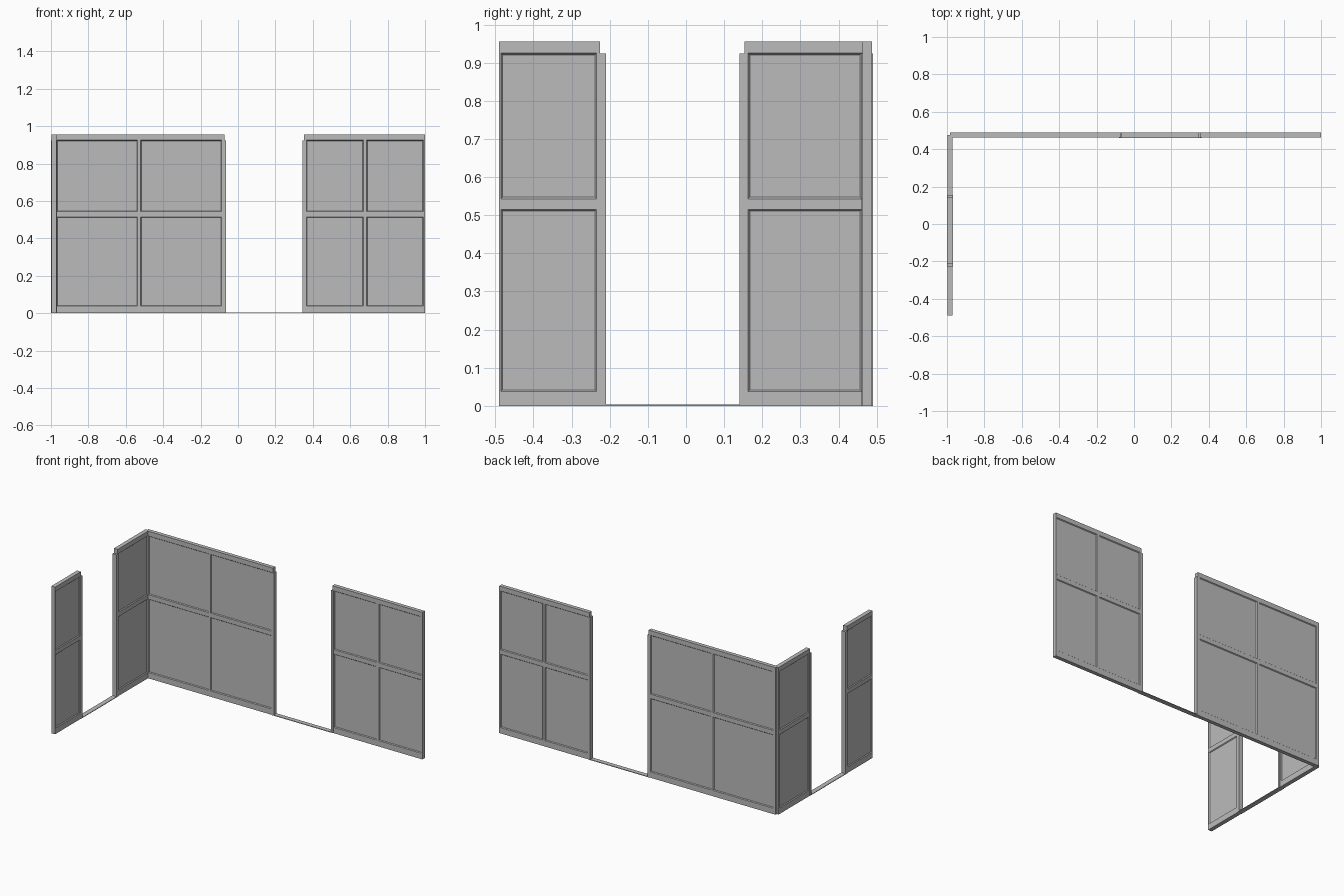
import bpy, bmesh

if "Cube" in bpy.data.objects:
    bpy.data.objects.remove(bpy.data.objects["Cube"])

H = 0.955                      # wall height
RAILS = [0, 0.038, 0.515, 0.543, 0.925, H]   # edges of bottom, middle and top rails

gray = bpy.data.materials.new("wall_gray")
gray.diffuse_color = (0.5, 0.5, 0.5, 1)
gray.use_nodes = True
gray.node_tree.nodes["Principled BSDF"].inputs["Base Color"].default_value = gray.diffuse_color


def finish(name, bm):
    me = bpy.data.meshes.new(name)
    bm.to_mesh(me)
    bm.free()
    me.materials.append(gray)
    ob = bpy.data.objects.new(name, me)
    bpy.context.collection.objects.link(ob)
    return ob


def place(along_y, s, t, z):
    """s runs along the wall, t through its thickness."""
    return (t, s, z) if along_y else (s, t, z)


def panelled_wall(name, along_y, cuts, t0, t1):
    """Slab split into stiles and rails; odd cells are sunk panels on both sides."""
    bm = bmesh.new()
    n, m = len(cuts), len(RAILS)
    v = [[[bm.verts.new(place(along_y, s, t, z)) for z in RAILS] for s in cuts]
         for t in (t0, t1)]
    panels = []
    for side in v:
        for i in range(n - 1):
            for j in range(m - 1):
                f = bm.faces.new((side[i][j], side[i + 1][j],
                                  side[i + 1][j + 1], side[i][j + 1]))
                if i % 2 and j % 2:
                    panels.append(f)
    # Close the ends, the foot and the top
    for i in (0, n - 1):
        for j in range(m - 1):
            bm.faces.new((v[0][i][j], v[0][i][j + 1], v[1][i][j + 1], v[1][i][j]))
    for j in (0, m - 1):
        for i in range(n - 1):
            bm.faces.new((v[0][i][j], v[0][i + 1][j], v[1][i + 1][j], v[1][i][j]))
    bmesh.ops.recalc_face_normals(bm, faces=bm.faces)
    # Sloped recess for every panel
    bmesh.ops.inset_individual(bm, faces=panels, thickness=0.006, depth=-0.005)
    finish(name, bm)


def box(bm, along_y, s0, s1, t0, t1, z0, z1):
    v = [bm.verts.new(place(along_y, s, t, z))
         for s in (s0, s1) for t in (t0, t1) for z in (z0, z1)]
    for q in ((0, 1, 3, 2), (4, 6, 7, 5), (0, 4, 5, 1),
              (2, 3, 7, 6), (0, 2, 6, 4), (1, 5, 7, 3)):
        bm.faces.new([v[k] for k in q])


def door_frame(name, along_y, s0, s1, t0, t1):
    """Two jambs and a thin threshold."""
    bm = bmesh.new()
    w = 0.016
    box(bm, along_y, s0, s0 + w, t0, t1, 0, 0.924)
    box(bm, along_y, s1 - w, s1, t0, t1, 0, 0.924)
    box(bm, along_y, s0 + w, s1 - w, t0, t1, 0, 0.004)
    bmesh.ops.recalc_face_normals(bm, faces=bm.faces)
    finish(name, bm)


# Back wall, either side of its doorway
panelled_wall("back_wall_left", False,
              [-0.985, -0.968, -0.537, -0.521, -0.087, -0.073], 0.463, 0.488)
panelled_wall("back_wall_right", False,
              [0.353, 0.365, 0.671, 0.687, 0.991, 1.0], 0.463, 0.488)
# Side wall, either side of its doorway
panelled_wall("side_wall_front", True, [-0.49, -0.485, -0.235, -0.225], -0.998, -0.971)
panelled_wall("side_wall_back", True, [0.153, 0.163, 0.461, 0.475], -0.998, -0.971)

# Door frames, reaching slightly beyond the wall faces and ends
bm_specs = (("back_door_frame", False, -0.081, 0.361, 0.460, 0.490, -0.065, 0.345),
            ("side_door_frame", True, -0.226, 0.156, -1.0, -0.969, -0.21, 0.14))
for name, along_y, s0, s1, t0, t1, _, _ in bm_specs:
    door_frame(name, along_y, s0, s1, t0, t1)
